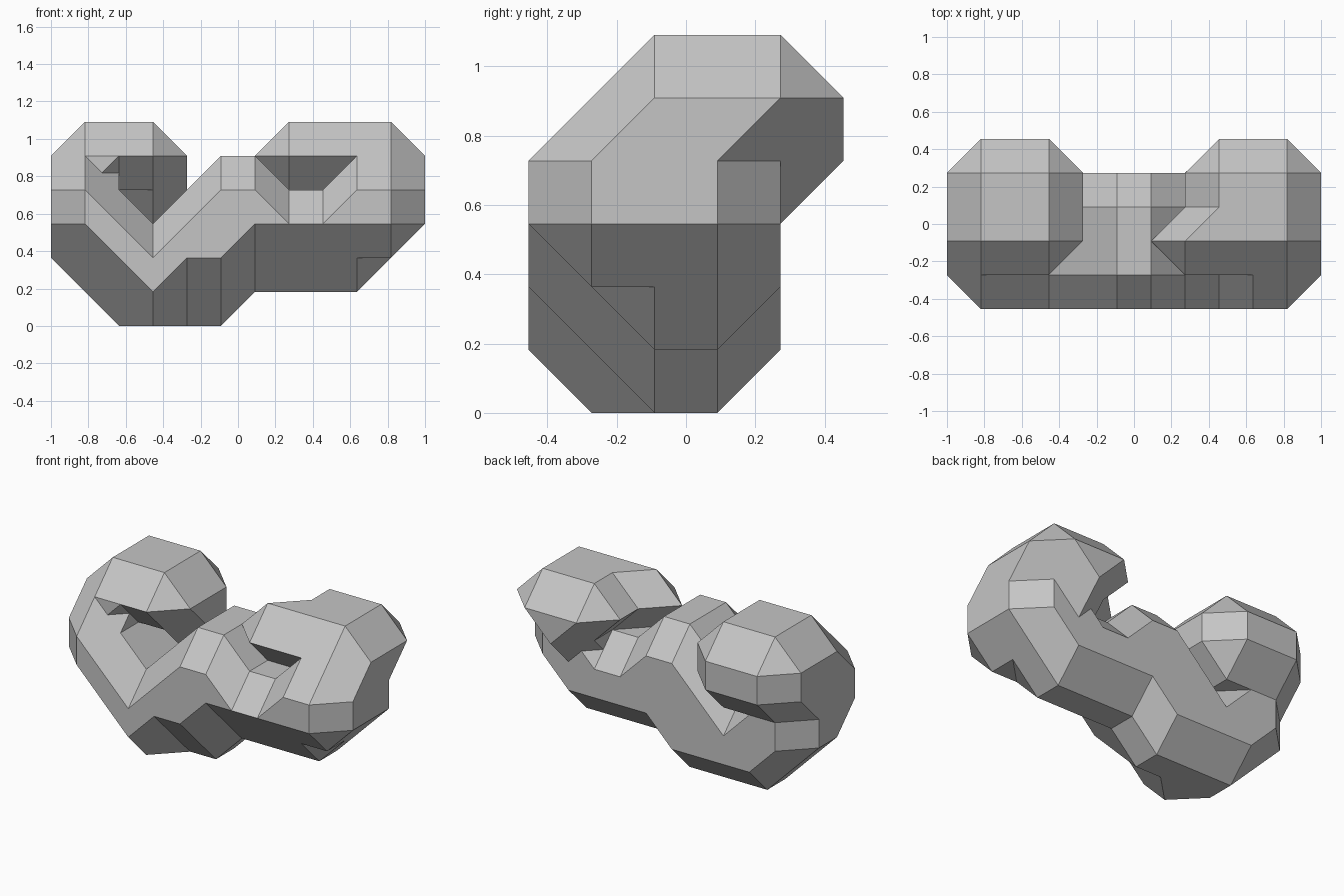
import bpy
import bmesh
from itertools import product
from mathutils import Vector

cube = bpy.data.objects.get("Cube")
if cube:
    bpy.data.objects.remove(cube, do_unlink=True)

UNIT = 2 / 11          # lattice step
NARROW, WIDE, BACK = (2, 3), (1, 2, 3), (2, 3, 4)   # depths of the core rows

# Core rows: column -> {level: depths}
CORE = {
    1: {2: NARROW, 3: WIDE, 4: (1, 2, 3, 4), 5: BACK},
    2: {1: NARROW, 2: WIDE, 3: WIDE, 4: (4,), 5: BACK},
    3: {1: WIDE, 2: WIDE, 4: (1, 3, 4), 5: BACK},
    4: {1: NARROW, 2: WIDE, 3: WIDE},
    5: {1: NARROW, 2: WIDE, 3: WIDE, 4: WIDE},
    6: {2: NARROW, 3: WIDE, 4: WIDE},
    7: {2: NARROW, 3: WIDE, 5: (2,)},
    8: {2: NARROW, 3: WIDE, 5: BACK},
    9: {2: NARROW, 3: WIDE, 4: (1, 3, 4), 5: BACK},
    10: {3: WIDE, 4: WIDE, 5: BACK},
}
core = {(x, y, z) for x, rows in CORE.items() for z, depths in rows.items() for y in depths}

# Octahedron that thickens the core by one step
AXES = [Vector(a) * s for a in ((1, 0, 0), (0, 1, 0), (0, 0, 1)) for s in (1, -1)]


def facet_block(cell):
    """Convex block around one flat core cell, with merged facets."""
    points = {tuple(Vector(p) + a) for p in cell for a in AXES}
    bm = bmesh.new()
    for p in sorted(points):
        bm.verts.new(p)
    hull = bmesh.ops.convex_hull(bm, input=bm.verts[:])
    spare = {g for g in hull["geom_interior"] + hull["geom_unused"]
             if isinstance(g, bmesh.types.BMVert)}
    bmesh.ops.delete(bm, geom=list(spare), context='VERTS')
    bmesh.ops.recalc_face_normals(bm, faces=bm.faces[:])
    bmesh.ops.dissolve_limit(bm, angle_limit=0.01, verts=bm.verts[:], edges=bm.edges[:])
    bm.normal_update()
    faces = [([v.co.copy() for v in f.verts], f.normal.copy()) for f in bm.faces]
    bm.free()
    return faces


def part_name(cell):
    """The curled ends sit high at either side of the body."""
    if min(p[2] for p in cell) > 3:
        if max(p[0] for p in cell) < 4:
            return "right_curl"
        if min(p[0] for p in cell) > 6:
            return "left_curl"
    return "tube_body"


def covered(face, block):
    """True when a face lies wholly inside another block."""
    corners, normal = face
    return all((c + normal * 0.01 - o[0]).dot(n) < 0.001
               for c in corners for o, n in block)


grey = bpy.data.materials.new("plain grey")
grey.use_nodes = True
grey.diffuse_color = (0.56, 0.56, 0.56, 1)
grey.node_tree.nodes["Principled BSDF"].inputs["Base Color"].default_value = grey.diffuse_color

# One block for each flat unit square with three or four core points
parts = {"tube_body": [], "right_curl": [], "left_curl": []}
for corner in product(range(1, 11), range(1, 5), range(1, 6)):
    for spread in product((0, 1), repeat=3):
        if sum(spread) != 2:
            continue
        steps = product(*[range(s + 1) for s in spread])
        cell = [tuple(c + s for c, s in zip(corner, step)) for step in steps]
        cell = [p for p in cell if p in core]
        if len(cell) > 2:
            parts[part_name(cell)].append(facet_block(cell))
every = [b for blocks in parts.values() for b in blocks]

# Build each part from its outer facets only
for name, blocks in parts.items():
    bm = bmesh.new()
    for block in blocks:
        for face in block:
            if any(covered(face, other) for other in every if other is not block):
                continue
            bm.faces.new([bm.verts.new(((c.x - 5.5) * UNIT, (c.y - 2.5) * UNIT, c.z * UNIT))
                          for c in face[0]])
    bmesh.ops.remove_doubles(bm, verts=bm.verts[:], dist=0.001)
    mesh = bpy.data.meshes.new(name)
    bm.to_mesh(mesh)
    bm.free()
    mesh.materials.append(grey)
    bpy.context.collection.objects.link(bpy.data.objects.new(name, mesh))
